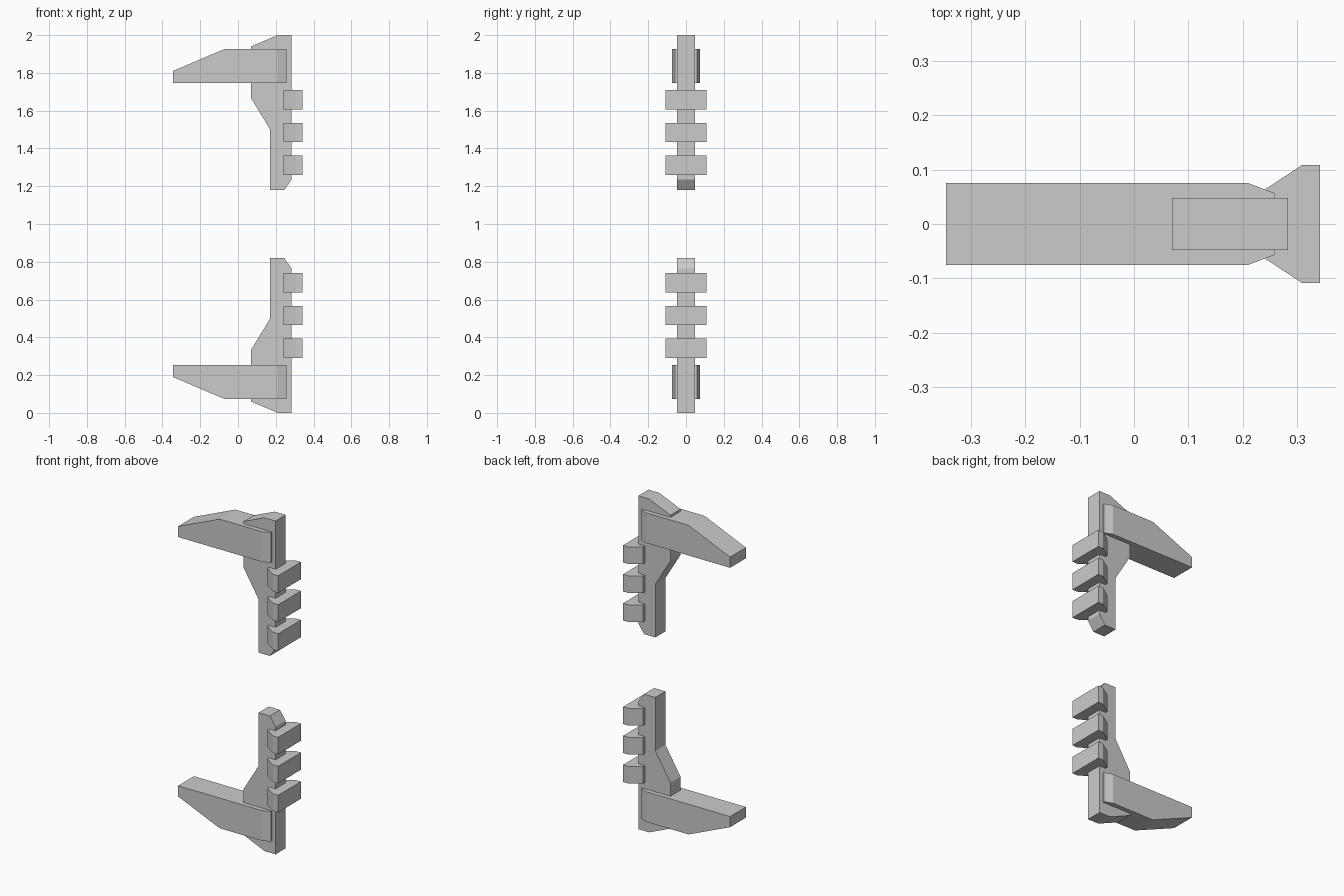
import bpy
import bmesh

if "Cube" in bpy.data.objects:
    bpy.data.objects.remove(bpy.data.objects["Cube"])


def prism(name, points, place, depth):
    """Extrude a closed 2D outline; place(a, b, d) maps it into space."""
    bm = bmesh.new()
    rings = [[bm.verts.new(place(a, b, d)) for a, b in points] for d in depth]
    n = len(points)
    bm.faces.new(rings[0])
    bm.faces.new(rings[1][::-1])
    for i in range(n):
        j = (i + 1) % n
        bm.faces.new((rings[0][i], rings[1][i], rings[1][j], rings[0][j]))
    return finish(name, bm)


def finish(name, bm):
    bmesh.ops.recalc_face_normals(bm, faces=bm.faces)
    mesh = bpy.data.meshes.new(name)
    bm.to_mesh(mesh)
    bm.free()
    obj = bpy.data.objects.new(name, mesh)
    bpy.context.collection.objects.link(obj)
    return obj


# Side outlines (x, z) of the lower half, and plan outline (x, y) of a grip
SPINE = [(0.17, 0.82), (0.245, 0.82), (0.283, 0.765), (0.283, 0),
         (0.21, 0), (0.07, 0.06), (0.07, 0.335), (0.17, 0.50)]
ARM = [(-0.345, 0.254), (0.21, 0.254), (0.21, 0.073), (-0.07, 0.073), (-0.345, 0.19)]
GRIP = [(0.24, -0.063), (0.308, -0.108), (0.342, -0.108),
        (0.342, 0.108), (0.308, 0.108), (0.24, 0.063)]


def arm(name, up):
    # Arm slab with a rear end that tapers inward
    obj = prism(name, ARM, up, (-0.075, 0.075))
    bm = bmesh.new()
    bm.from_mesh(obj.data)
    rear = [f for f in bm.faces if all(abs(v.co.x - 0.21) < 1e-4 for v in f.verts)]
    new = bmesh.ops.extrude_discrete_faces(bm, faces=rear)["faces"][0]
    for v in new.verts:
        v.co.x = 0.258
        v.co.y *= 0.057 / 0.075
    bm.normal_update()
    bm.to_mesh(obj.data)
    bm.free()


for label, flip in (("lower", False), ("upper", True)):
    def height(z):
        return 2 - z if flip else z

    def side(x, z, y):
        return (x, y, height(z))

    def plan(x, y, z):
        return (x, y, height(z))

    prism(label + "_spine", SPINE, side, (-0.048, 0.048))
    arm(label + "_arm", side)
    # Three flared grips along the spine
    for i in range(3):
        z = 0.29 + 0.174 * i
        prism(f"{label}_grip_{i + 1}", GRIP, plan, (z, z + 0.103))
